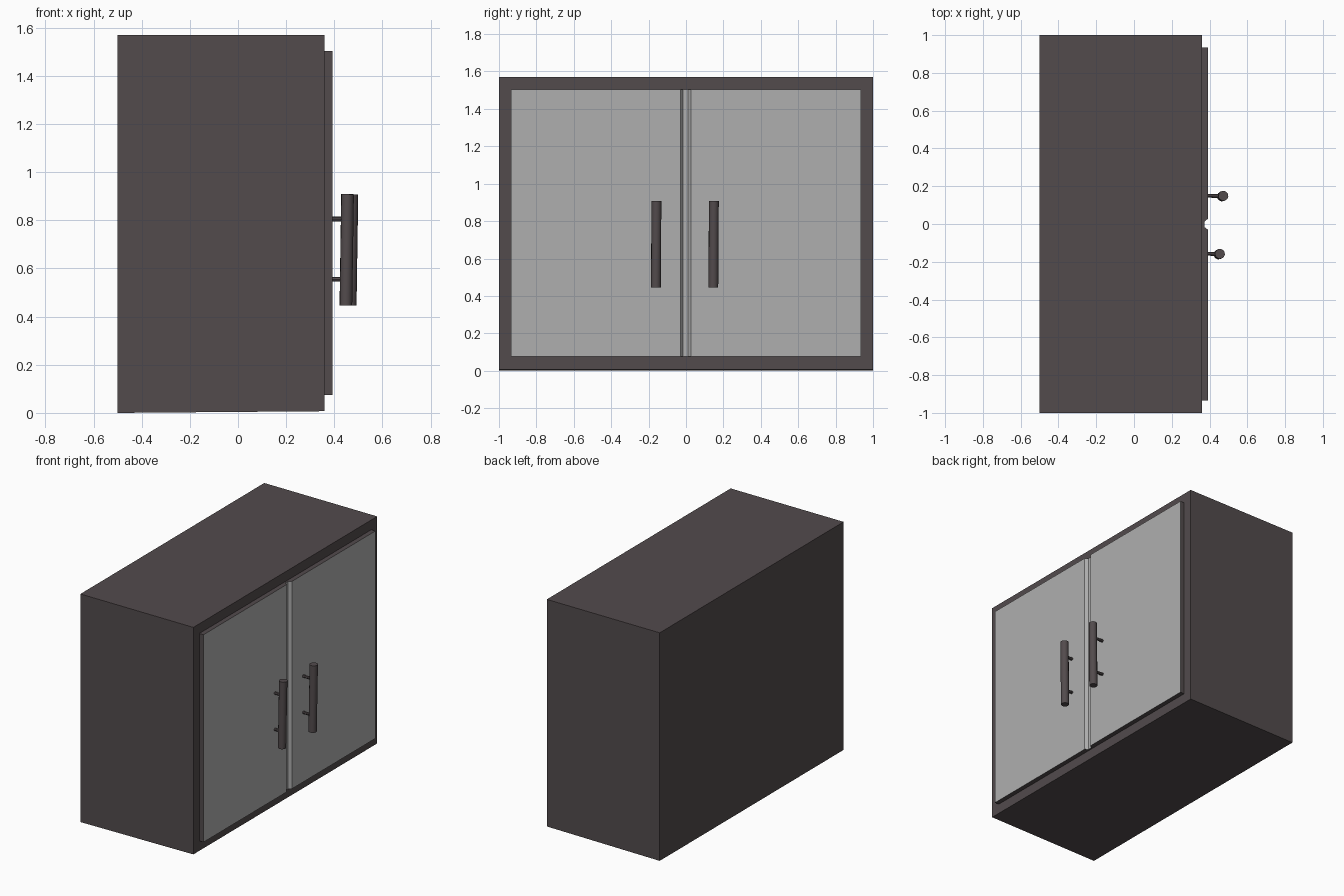
import bpy, bmesh
from mathutils import Vector

if "Cube" in bpy.data.objects:
    bpy.data.objects.remove(bpy.data.objects["Cube"])

brown = bpy.data.materials.new("dark_brown")
brown.diffuse_color = (0.085, 0.07, 0.073, 1)
brown.use_nodes = True
brown.node_tree.nodes["Principled BSDF"].inputs["Base Color"].default_value = brown.diffuse_color
grey = bpy.data.materials.new("door_grey")
grey.diffuse_color = (0.43, 0.43, 0.43, 1)
grey.use_nodes = True
grey.node_tree.nodes["Principled BSDF"].inputs["Base Color"].default_value = grey.diffuse_color


def extrude(name, points, direction):
    """Closed prism from a planar outline."""
    bm = bmesh.new()
    base = bm.faces.new([bm.verts.new(p) for p in points])
    new = bmesh.ops.extrude_face_region(bm, geom=[base], use_keep_orig=True)
    verts = [g for g in new["geom"] if isinstance(g, bmesh.types.BMVert)]
    bmesh.ops.translate(bm, verts=verts, vec=direction)
    bmesh.ops.recalc_face_normals(bm, faces=bm.faces)
    mesh = bpy.data.meshes.new(name)
    bm.to_mesh(mesh)
    bm.free()
    mesh.materials.append(brown)
    obj = bpy.data.objects.new(name, mesh)
    bpy.context.collection.objects.link(obj)
    return obj


def rod(name, a, b, radius, sides):
    """Cylinder running from point a to point b."""
    a, b = Vector(a), Vector(b)
    bpy.ops.mesh.primitive_cylinder_add(vertices=sides, radius=radius,
                                        depth=(b - a).length, location=(a + b) / 2)
    obj = bpy.context.object
    obj.name = name
    obj.rotation_euler = (b - a).to_track_quat('Z', 'Y').to_euler()
    obj.data.materials.append(brown)
    bpy.ops.object.shade_smooth_by_angle()


# Cabinet body, underside rising slightly towards the doors
extrude("cabinet_body", [(-0.5, -1, 0), (0.36, -1, 0.007), (0.36, -1, 1.57), (-0.5, -1, 1.57)], (0, 2, 0))

# Pair of doors with a shallow bevelled groove between them
outline = [(0.355, -0.935), (0.392, -0.935), (0.392, -0.03), (0.372, -0.016),
           (0.372, 0.012), (0.392, 0.028), (0.392, 0.935), (0.355, 0.935)]
doors = extrude("double_doors", [(x, y, 0.075) for x, y in outline], (0, 0, 1.428))
doors.data.materials.append(grey)
for face in doors.data.polygons:
    if face.normal.x > 0.3:
        face.material_index = 1

# Slightly leaning bar handles, each on two thin posts
for side, y, x in (("left", -0.16, 0.448), ("right", 0.147, 0.466)):
    rod(side + "_handle", (x, y - 0.001, 0.446), (x + 0.007, y + 0.002, 0.908), 0.0265, 12)
    for level, z in (("lower", 0.555), ("upper", 0.805)):
        rod(f"{side}_{level}_post", (0.38, y + 0.003, z), (x, y, z), 0.01, 8)
